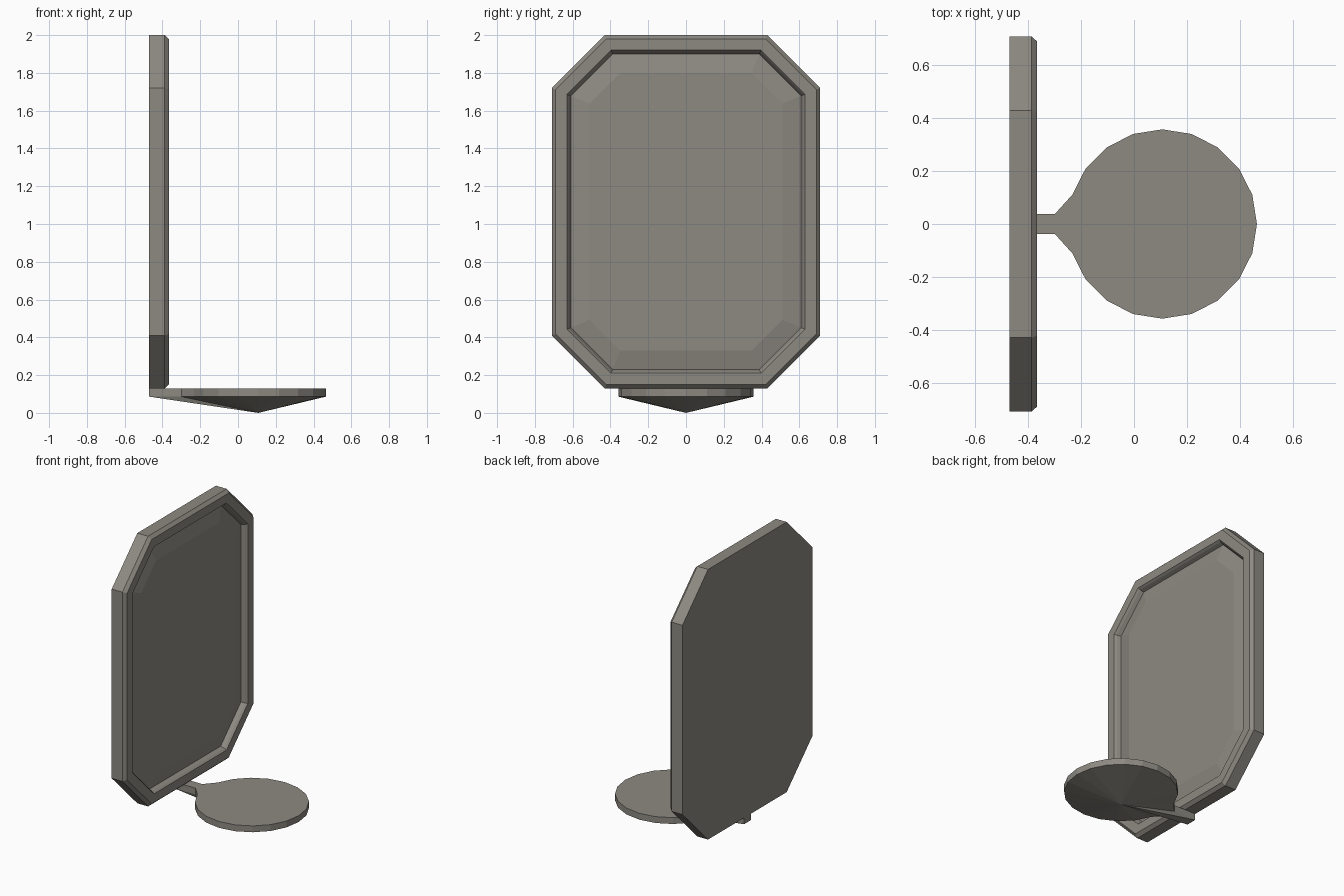
import bpy, bmesh
from math import cos, sin, radians, sqrt

cube = bpy.data.objects.get("Cube")
if cube:
    bpy.data.objects.remove(cube, do_unlink=True)

# Single stone grey
grey = bpy.data.materials.new("warm_grey")
colour = (0.27, 0.255, 0.225, 1)
grey.diffuse_color = colour
grey.use_nodes = True
grey.node_tree.nodes["Principled BSDF"].inputs["Base Color"].default_value = colour


def finish(bm, name):
    bmesh.ops.recalc_face_normals(bm, faces=bm.faces)
    mesh = bpy.data.meshes.new(name)
    bm.to_mesh(mesh)
    bm.free()
    mesh.materials.append(grey)
    obj = bpy.data.objects.new(name, mesh)
    bpy.context.collection.objects.link(obj)
    return obj


def bridge(bm, a, b):
    for i in range(len(a)):
        j = (i + 1) % len(a)
        bm.faces.new((a[i], a[j], b[j], b[i]))


def octagon(bm, inset, x):
    """Upright rectangle with cut corners, evenly inset from the outer edge."""
    w, h = 0.71 - inset, 0.935 - inset
    cut = 0.28 - inset * (2 - sqrt(2))
    outline = []
    for sy, sz in ((1, 1), (-1, 1), (-1, -1), (1, -1)):
        pair = [(sy * w, sz * (h - cut)), (sy * (w - cut), sz * h)]
        outline += pair if sy == sz else pair[::-1]
    return [bm.verts.new((x, y, 1.065 + z)) for y, z in outline]


def stepped_panel(name, steps):
    bm = bmesh.new()
    loops = [octagon(bm, inset, x) for inset, x in steps]
    for a, b in zip(loops, loops[1:]):
        bridge(bm, a, b)
    bm.faces.new(loops[0])
    bm.faces.new(loops[-1])
    return finish(bm, name)


# Framed wall plate: chamfered rim, recess, then a raised bevelled panel
stepped_panel("wall_plate", [
    (0, -0.47), (0, -0.388), (0.02, -0.366), (0.08, -0.366),
    (0.09, -0.38), (0.1, -0.405), (0.2, -0.385)])

# Round tray whose rim runs into a narrow arm under the plate
cx, radius = 0.107, 0.358
rim = [(cx + radius * cos(radians(a)), radius * sin(radians(a)))
       for a in range(-162, 163, 18)]
rim += [(-0.3, 0.037), (-0.47, 0.037), (-0.47, -0.037), (-0.3, -0.037)]
bm = bmesh.new()
top = [bm.verts.new((x, y, 0.13)) for x, y in rim]
low = [bm.verts.new((x, y, 0.086)) for x, y in rim]
bm.faces.new(top)
bridge(bm, low, top)
# Underside tapers to a point
tip = bm.verts.new((cx, 0, 0))
for i in range(len(low)):
    bm.faces.new((low[i], tip, low[(i + 1) % len(low)]))
finish(bm, "tray_and_arm")
